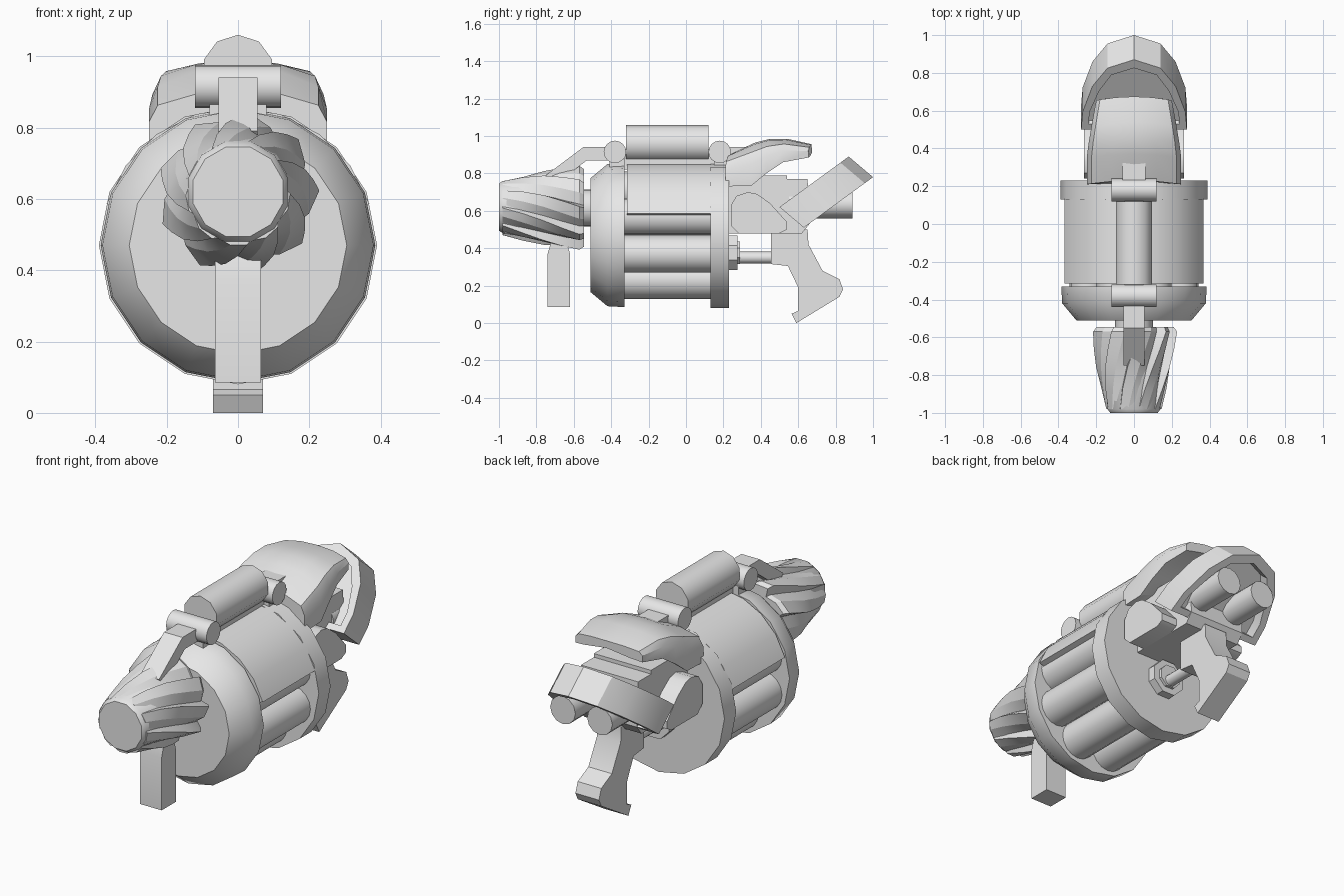
import bpy, bmesh
from math import sin, cos, pi, radians

if "Cube" in bpy.data.objects:
    bpy.data.objects.remove(bpy.data.objects["Cube"])

grey = bpy.data.materials.new("light_grey")
grey.diffuse_color = (0.8, 0.8, 0.8, 1)
grey.use_nodes = True
grey.node_tree.nodes["Principled BSDF"].inputs["Base Color"].default_value = grey.diffuse_color
ZC = 0.47  # height of the drum axis


def loft(name, rings, closed=False, angle=32):
    """Skin a row of equal rings; cap the ends unless the row is closed."""
    bm = bmesh.new()
    rows = [[bm.verts.new(p) for p in r] for r in rings]
    n = len(rows[0])
    pairs = list(zip(rows, rows[1:])) + ([(rows[-1], rows[0])] if closed else [])
    for a, b in pairs:
        for i in range(n):
            j = (i + 1) % n
            bm.faces.new((a[i], a[j], b[j], b[i]))
    if not closed:
        bm.faces.new(rows[0])
        bm.faces.new(rows[-1])
    bmesh.ops.recalc_face_normals(bm, faces=bm.faces)
    me = bpy.data.meshes.new(name)
    bm.to_mesh(me)
    bm.free()
    me.materials.append(grey)
    ob = bpy.data.objects.new(name, me)
    bpy.context.collection.objects.link(ob)
    bpy.ops.object.select_all(action='DESELECT')
    ob.select_set(True)
    bpy.context.view_layer.objects.active = ob
    bpy.ops.object.shade_smooth_by_angle(angle=radians(angle))
    return ob


def lathe(name, prof, n, z, x=0, start=0):
    """Round part along y from (y, radius) pairs."""
    return loft(name, [[(x + r * cos(start + 2 * pi * i / n), y,
                         z + r * sin(start + 2 * pi * i / n)) for i in range(n)]
                       for y, r in prof], angle=37)


def side_plate(name, pts, x0, x1):
    """Extrude a (y, z) outline across x."""
    return loft(name, [[(x, y, z) for y, z in pts] for x in (x0, x1)])


def box(name, x, y0, y1, z0, z1):
    return side_plate(name, [(y0, z0), (y1, z0), (y1, z1), (y0, z1)], -x, x)


# Drum end rings and core
lathe("front_ring", [(-0.51, 0.305), (-0.42, 0.38), (-0.33, 0.385)], 16, ZC)
lathe("rear_ring", [(0.13, 0.39), (0.23, 0.39)], 16, ZC)
lathe("drum_core", [(-0.34, 0.24), (0.14, 0.24)], 16, ZC)

# Eight chamber tubes
for k in range(8):
    a = radians(22.5 + 45 * k)
    lathe("chamber_tube", [(-0.34, 0.1), (0.14, 0.1)], 16,
          ZC + 0.26 * sin(a), 0.26 * cos(a))

# Curved cover over the upper half of the drum
angs = [radians(17.5 + 145 * i / 8) for i in range(9)]
arc = [(0.386 * cos(a), 0.386 * sin(a)) for a in angs]
arc += [(0.3 * cos(a), 0.3 * sin(a)) for a in reversed(angs)]
loft("drum_cover", [[(x, y, ZC + z) for x, z in arc] for y in (-0.315, 0.135)])

# Top cylinder, its cross pins and mounts
lathe("top_cylinder", [(-0.32, 0.1), (0.12, 0.1)], 10, 0.96, start=pi / 2)
for y in (-0.38, 0.18):
    side_plate("cross_pin", [(y + 0.06 * cos(pi * i / 8), 0.915 + 0.06 * sin(pi * i / 8))
                             for i in range(16)], -0.12, 0.12)
    box("pin_mount", 0.08, y - 0.03, y + 0.05, 0.8, 0.9)
box("top_spine", 0.05, -0.36, 0.18, 0.82, 0.93)
box("rear_strut", 0.06, 0.18, 0.33, 0.86, 0.94)

# Bent strut from the front pin down to the muzzle
side_plate("front_strut", [(-0.38, 0.94), (-0.55, 0.94), (-0.75, 0.79), (-0.7, 0.74),
                           (-0.53, 0.87), (-0.38, 0.87)], -0.055, 0.055)

# Barrel neck and muzzle core
lathe("barrel_neck", [(-0.58, 0.1), (-0.5, 0.1)], 16, 0.615)
lathe("muzzle_core", [(-1.0, 0.13), (-0.98, 0.145), (-0.56, 0.17)], 12, 0.62,
      start=pi / 12)

# Twisted saw-tooth blades around the muzzle
TEETH = 9
rings = []
for y, ro, ri, tw in ((-0.98, 0.146, 0.137, 0), (-0.87, 0.175, 0.148, 10),
                      (-0.76, 0.2, 0.158, 20), (-0.66, 0.216, 0.168, 30),
                      (-0.57, 0.228, 0.175, 38), (-0.545, 0.21, 0.165, 40)):
    ring = []
    for k in range(TEETH):
        for frac, r in ((0, ro), (0.12, ri), (0.55, (ro + ri) / 2 + 0.005)):
            a = 2 * pi * (k + frac) / TEETH - radians(tw)
            ring.append((r * cos(a), y, 0.615 + r * sin(a)))
    rings.append(ring)
loft("muzzle_blades", rings, angle=25)

# Front grip
side_plate("front_grip", [(-0.74, 0.085), (-0.62, 0.085), (-0.62, 0.37), (-0.64, 0.44),
                          (-0.72, 0.44), (-0.74, 0.37)], -0.064, 0.064)

# Rear body block, stepped
side_plate("rear_body", [(0.22, 0.48), (0.62, 0.48), (0.66, 0.53), (0.65, 0.77),
                         (0.54, 0.77), (0.54, 0.79), (0.3, 0.79), (0.22, 0.73)], -0.17, 0.17)

# Hood: arched section along y (y, half width, top, bottom)
rings = []
for y, w, zt, zb in ((0.23, 0.25, 0.9, 0.73), (0.37, 0.25, 0.965, 0.735),
                     (0.45, 0.24, 0.985, 0.8), (0.54, 0.225, 0.985, 0.86),
                     (0.675, 0.2, 0.955, 0.885)):
    h = zt - zb
    half = [(w, 0), (w, 0.5 * h), (0.9 * w, 0.78 * h), (0.48 * w, 0.96 * h)]
    sec = half + [(0, h)] + [(-x, z) for x, z in reversed(half)]
    sec += [(-0.7 * w, 0.12 * h), (0, 0.45 * h), (0.7 * w, 0.12 * h)]
    rings.append([(x, y - 0.02 * (x / w) ** 2, zb + z) for x, z in sec])
loft("hood", rings)

# Side ears
for s in (-1, 1):
    side_plate("side_ear", [(0.24, 0.52), (0.28, 0.48), (0.5, 0.48), (0.54, 0.5), (0.54, 0.54),
                            (0.45, 0.64), (0.38, 0.69), (0.33, 0.7), (0.27, 0.68),
                            (0.24, 0.63)], s * 0.15, s * 0.265)
    # Rear exhaust tubes
    lathe("exhaust_tube", [(0.55, 0.075), (0.89, 0.075)], 12, 0.635, s * 0.11)


# Slanted rear guard: t runs from its ends to its tip, s across its width
def slant(x, t, s):
    return (x, 0.5 + 0.37 * t + 0.13 * s, 0.62 + 0.27 * t - 0.11 * s)


def mirrored(half):
    return half + [(-x, t) for x, t in reversed(half[:-1])]


outer = mirrored([(0.28, 0), (0.272, 0.25), (0.22, 0.62), (0.14, 0.88), (0, 1)])
inner = mirrored([(0.24, 0.08), (0.235, 0.25), (0.185, 0.55), (0.12, 0.78), (0, 0.88)])
loft("rear_guard", [[slant(*o, 0), slant(*o, 1), slant(*i, 1), slant(*i, 0)]
                    for o, i in zip(outer, inner)], closed=True)
loft("guard_panel", [[slant(x * 1.03, t, s) for x, t in inner] for s in (0.15, 0.6)])

# Rear handle, trigger rod and its flange
side_plate("rear_handle", [(0.455, 0.5), (0.65, 0.5), (0.655, 0.42), (0.73, 0.28), (0.82, 0.235),
                           (0.84, 0.18), (0.82, 0.14), (0.59, 0.0), (0.565, 0.05), (0.6, 0.065),
                           (0.6, 0.19), (0.545, 0.305), (0.455, 0.315)], -0.07, 0.07)
lathe("trigger_rod", [(0.22, 0.032), (0.5, 0.032)], 12, 0.35)
lathe("trigger_flange", [(0.22, 0.1), (0.275, 0.1)], 8, 0.375, start=pi / 8)
lathe("trigger_collar", [(0.27, 0.065), (0.29, 0.065)], 8, 0.375, start=pi / 8)
